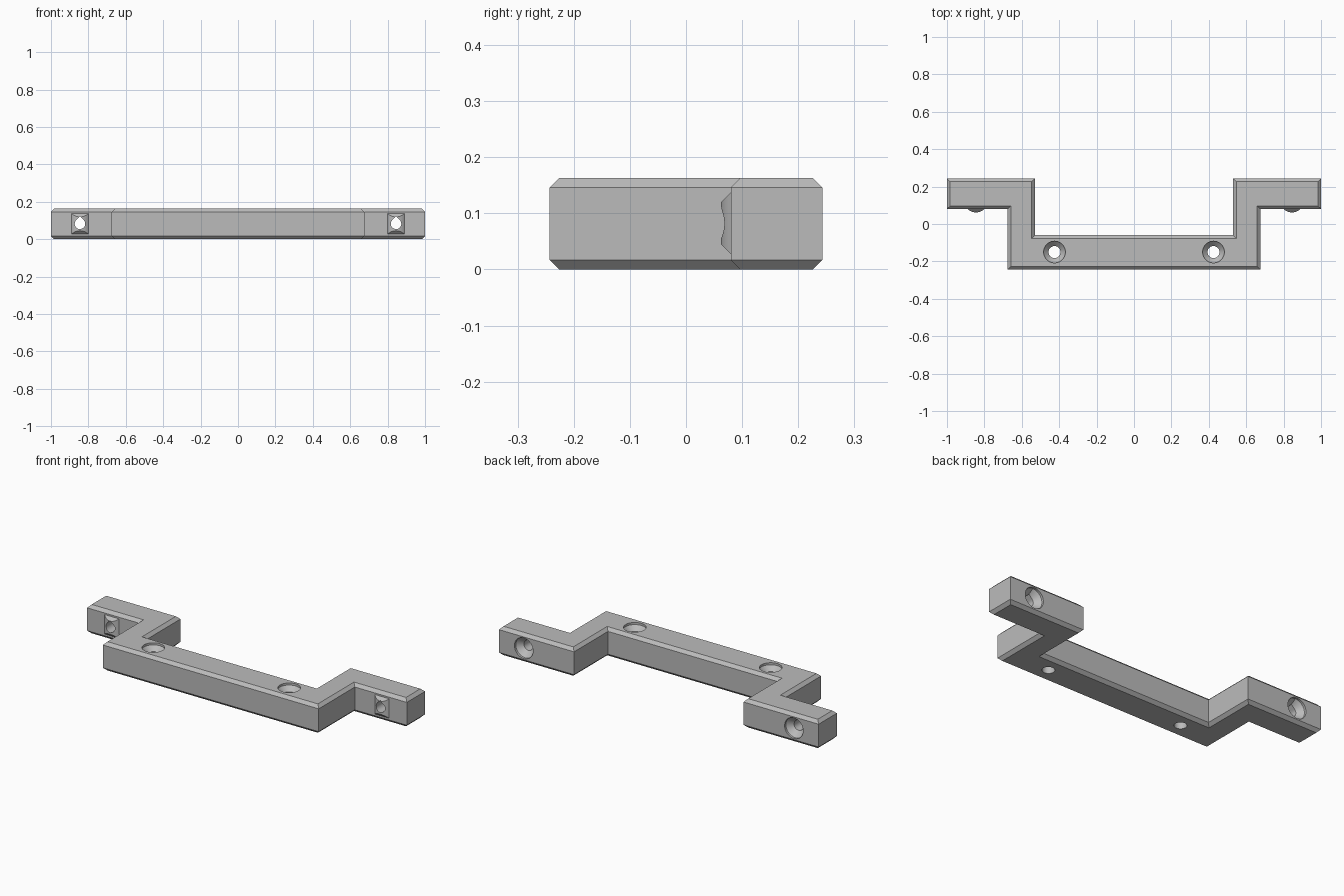
import bpy, bmesh
from math import sin, cos, pi, sqrt

cube = bpy.data.objects.get("Cube")
if cube:
    bpy.data.objects.remove(cube, do_unlink=True)

H, CH = 0.163, 0.017            # height and chamfer
BACK, FRONT = 0.243, -0.243     # depth limits
ARM_FRONT, MID_Z = 0.08, 0.082  # front face and centre line of the arms

grey = bpy.data.materials.new("plain grey")
grey.use_nodes = True
colour = (0.5, 0.5, 0.5, 1)
grey.diffuse_color = colour
grey.node_tree.nodes["Principled BSDF"].inputs["Base Color"].default_value = colour


def loft(name, rings):
    """Closed solid through rings of equal point count."""
    bm = bmesh.new()
    loops = [[bm.verts.new(p) for p in ring] for ring in rings]
    for a, b in zip(loops, loops[1:]):
        for i in range(len(a)):
            j = (i + 1) % len(a)
            bm.faces.new((a[i], a[j], b[j], b[i]))
    bm.faces.new(loops[0][::-1])
    bm.faces.new(loops[-1])
    bmesh.ops.recalc_face_normals(bm, faces=bm.faces)
    mesh = bpy.data.meshes.new(name)
    bm.to_mesh(mesh)
    bm.free()
    obj = bpy.data.objects.new(name, mesh)
    bpy.context.collection.objects.link(obj)
    mesh.materials.append(grey)
    return obj


def combine(target, other, operation):
    """Apply a boolean and discard the helper."""
    mod = target.modifiers.new("join", 'BOOLEAN')
    mod.operation, mod.solver, mod.object = operation, 'EXACT', other
    bpy.context.view_layer.objects.active = target
    bpy.ops.object.modifier_apply(modifier=mod.name)
    bpy.data.objects.remove(other, do_unlink=True)


# Stepped bracket outline, right half mirrored to the left, counter-clockwise
half = [(0.675, FRONT), (0.675, ARM_FRONT), (1, ARM_FRONT),
        (1, BACK), (0.53, BACK), (0.53, -0.06)]
outline = half + [(-x, y) for x, y in reversed(half)]


def inset(points, d):
    result = []
    for i, (x, y) in enumerate(points):
        (px, py), (nx, ny) = points[i - 1], points[(i + 1) % len(points)]
        for ex, ey in ((x - px, y - py), (nx - x, ny - y)):
            length = sqrt(ex * ex + ey * ey)
            x, y = x - d * ey / length, y + d * ex / length
        result.append((x, y))
    return result


bracket = loft("bracket", [[(x, y, z) for x, y in inset(outline, d)]
                           for z, d in ((0, CH), (CH, 0), (H - CH, 0), (H, CH))])


def boss(cx):
    """Rounded pad on the arm front with sloped top and bottom."""
    w, bulge, steps, root = 0.045, 0.018, 16, 0.02
    r = (w * w + bulge * bulge) / (2 * bulge)
    xs = [w * (2 * i / steps - 1) for i in range(steps + 1)]
    prof = [(x, sqrt(r * r - x * x) - r + bulge) for x in xs]
    prof = [(-w, -root)] + prof + [(w, -root)]
    return loft("boss", [[(cx + x, ARM_FRONT - p, MID_Z + s * (0.055 - p)) for x, p in prof]
                         for s in (-1, 1)])


def screw_hole(place, small, length, teardrop):
    """Countersunk hole; place maps local side, up and depth to the world."""
    big, sink, n = 0.058, 0.012, 48
    rings = []
    for r, depth, pointed in ((big, -0.02, False), (big, sink, False),
                              (small, sink + big - small, teardrop), (small, length, teardrop)):
        ring = []
        for i in range(n):
            t = 2 * pi * i / n - pi
            k = r / cos(pi / 4 - abs(t)) if pointed and abs(t) < pi / 4 else r
            ring.append(place(k * sin(t), k * cos(t), depth))
        rings.append(ring)
    return loft("cutter", rings)


for side in (-1, 1):
    ax, bx = side * 0.845, side * 0.425
    combine(bracket, boss(ax), 'UNION')
    combine(bracket, screw_hole(lambda u, v, d: (ax + u, BACK - d, MID_Z + v),
                                0.028, 0.25, True), 'DIFFERENCE')
    combine(bracket, screw_hole(lambda u, v, d: (bx + u, -0.15 + v, H - d),
                                0.032, 0.2, False), 'DIFFERENCE')

# Smooth holes and pads, sharp edges elsewhere
bpy.ops.object.select_all(action='DESELECT')
bracket.select_set(True)
bpy.context.view_layer.objects.active = bracket
bpy.ops.object.shade_smooth_by_angle(angle=pi / 6)
